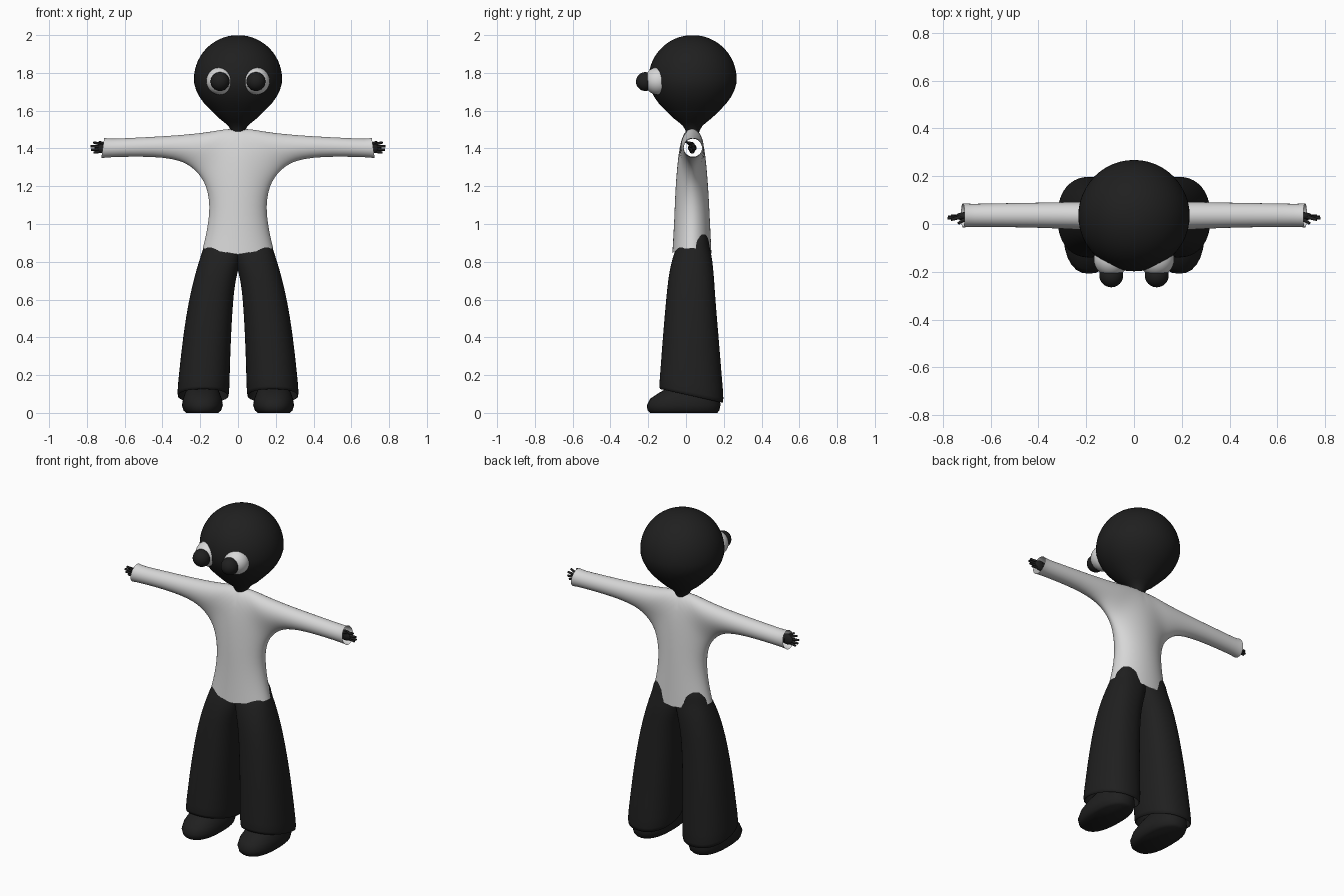
import bpy, bmesh, math
from mathutils import Vector

if "Cube" in bpy.data.objects:
    bpy.data.objects.remove(bpy.data.objects["Cube"])


def material(name, c):
    m = bpy.data.materials.new(name)
    m.diffuse_color = (c, c, c, 1)
    m.use_nodes = True
    m.node_tree.nodes["Principled BSDF"].inputs["Base Color"].default_value = m.diffuse_color
    return m


BLACK = material("soft black", 0.014)
WHITE = material("off white", 0.68)


def finish(bm, name, mat, mirror=False, subsurf=0):
    bmesh.ops.remove_doubles(bm, verts=bm.verts, dist=0.0005)
    bmesh.ops.recalc_face_normals(bm, faces=bm.faces)
    for f in bm.faces:
        f.smooth = True
    me = bpy.data.meshes.new(name)
    bm.to_mesh(me)
    bm.free()
    me.materials.append(mat)
    ob = bpy.data.objects.new(name, me)
    bpy.context.collection.objects.link(ob)
    if mirror:
        ob.modifiers.new("mirror", 'MIRROR')
    if subsurf:
        s = ob.modifiers.new("smooth", 'SUBSURF')
        s.levels = s.render_levels = subsurf
    return ob


def skin(bm, rows, closed=True):
    """Join successive rows of points with quads."""
    vs = [[bm.verts.new(p) for p in r] for r in rows]
    n = len(rows[0])
    for a, b in zip(vs, vs[1:]):
        for i in range(n if closed else n - 1):
            j = (i + 1) % n
            bm.faces.new((a[i], a[j], b[j], b[i]))
    return vs


def ellipse(x0, x1, y0, y1, z, slope=0, n=28, power=1.0):
    pts = []
    for i in range(n):
        a = 2 * math.pi * i / n
        c, s = math.cos(a), math.sin(a)
        c = math.copysign(abs(c) ** power, c)
        s = math.copysign(abs(s) ** power, s)
        pts.append(((x0 + x1) / 2 + c * (x1 - x0) / 2,
                    (y0 + y1) / 2 + s * (y1 - y0) / 2, z - slope * s))
    return pts


# Head: round top drawn down into a narrow neck
prof = [(.034, 1.485), (.040, 1.50), (.052, 1.52), (.075, 1.54), (.101, 1.56),
        (.126, 1.584), (.152, 1.61), (.180, 1.64), (.203, 1.672), (.222, 1.71)]
prof += [(.233 * math.cos(math.radians(a)), 1.768 + .232 * math.sin(math.radians(a)))
         for a in range(-6, 90, 6)]
bm = bmesh.new()
rings = skin(bm, [ellipse(-r, r, .035 - r, .035 + r, z, n=48) for r, z in prof])
bm.faces.new(rings[0])
bm.faces.new(rings[-1])
finish(bm, "head", BLACK)

# Eyes and pupils
for name, mat, y, z, r in (("eyeball", WHITE, -.148, 1.757, .073),
                           ("pupil", BLACK, -.215, 1.754, .050)):
    bm = bmesh.new()
    bmesh.ops.create_uvsphere(bm, u_segments=32, v_segments=18, radius=r)
    bmesh.ops.translate(bm, verts=bm.verts, vec=(.095, y, z))
    finish(bm, name, mat, mirror=True)

# Shirt: sections sweep from the hem up the chest and out along the sleeve.
# under-edge x,z; centre/top-edge x,z; depth centre, half depth, arc angle
sections = [
    (.187, .872, 0, .838, .031, .104, 90), (.167, .95, 0, .93, .032, .099, 90),
    (.151, 1.05, 0, 1.05, .032, .093, 90), (.152, 1.13, 0, 1.17, .031, .088, 90),
    (.168, 1.20, 0, 1.30, .031, .079, 95), (.193, 1.245, 0, 1.42, .031, .068, 108),
    (.220, 1.277, 0, 1.495, .032, .063, 140), (.250, 1.303, .05, 1.508, .033, .061, 180),
    (.290, 1.327, .12, 1.492, .034, .060, 180), (.350, 1.345, .24, 1.476, .036, .056, 180),
    (.450, 1.356, .40, 1.464, .037, .052, 180), (.580, 1.356, .57, 1.456, .037, .050, 180),
    (.690, 1.353, .68, 1.450, .036, .048, 180), (.724, 1.348, .708, 1.457, .036, .051, 180)]
bm = bmesh.new()
for side in (-1, 1):
    rows = []
    for px, pz, qx, qz, yc, d, arc in sections:
        row = []
        for i in range(13):
            a = math.radians(arc) * i / 12
            f = (1 - math.cos(a)) / (1 - math.cos(math.radians(arc)))
            row.append((px + (qx - px) * f, yc + side * d * math.sin(a), pz + (qz - pz) * f))
        rows.append(row)
    skin(bm, rows, closed=False)
finish(bm, "shirt", WHITE, mirror=True, subsurf=1)

# Wide trouser legs with a hem that drops towards the heel
legs = [(-.02, .150, .02, .110, .945, 0), (-.03, .172, -.02, .122, .915, 0),
        (-.03, .181, -.050, .124, .88, 0), (-.02, .198, -.069, .137, .83, 0),
        (-.006, .217, -.084, .144, .77, 0), (.014, .236, -.096, .150, .70, 0),
        (.026, .262, -.107, .157, .59, 0), (.036, .290, -.122, .172, .42, 0),
        (.043, .312, -.136, .189, .22, .012), (.045, .325, -.145, .203, .087, .036),
        (.055, .315, -.135, .192, .09, .036)]
bm = bmesh.new()
skin(bm, [ellipse(a, b, c, d, z, s, power=.88) for a, b, c, d, z, s in legs])
finish(bm, "trouser_leg", BLACK, mirror=True, subsurf=1)

# Rounded shoes with flat soles
shoe = [(.105, .275, -.190, .165, 0), (.090, .288, -.203, .176, .012),
        (.080, .297, -.208, .182, .04), (.086, .291, -.190, .180, .075),
        (.098, .280, -.140, .175, .108), (.115, .262, -.085, .160, .138),
        (.140, .235, -.02, .12, .15)]
bm = bmesh.new()
rings = skin(bm, [ellipse(*r, power=.85) for r in shoe])
bm.faces.new(rings[0])
bm.faces.new(rings[-1])
finish(bm, "shoe", BLACK, mirror=True)


# Hands: flat upright palm with thin spread fingers
def tube(bm, p, q, r0, r1):
    p, q = Vector(p), Vector(q)
    g = bmesh.ops.create_cone(bm, cap_ends=True, segments=10, radius1=r0, radius2=r1,
                              depth=(q - p).length)
    rot = (q - p).to_track_quat('Z', 'Y').to_matrix()
    for v in g["verts"]:
        v.co = rot @ v.co + (p + q) / 2


bm = bmesh.new()
g = bmesh.ops.create_uvsphere(bm, u_segments=16, v_segments=10, radius=1)
for v in g["verts"]:
    v.co = (.705 + v.co.x * .042, .032 + v.co.y * .018, 1.403 + v.co.z * .031)
for z0, z1, x1, y1 in ((1.420, 1.432, .765, .018), (1.408, 1.412, .780, .024),
                       (1.397, 1.393, .778, .030), (1.386, 1.378, .765, .034)):
    tube(bm, (.715, .032, z0), (x1, y1, z1), .009, .006)
tube(bm, (.700, .025, 1.42), (.735, .002, 1.435), .009, .006)
tube(bm, (.62, .034, 1.403), (.70, .032, 1.403), .022, .022)
finish(bm, "hand", BLACK, mirror=True)

# Keep crisp edges on capped shapes
for ob in bpy.context.collection.objects:
    if ob.name in ("hand", "shoe", "head"):
        bpy.context.view_layer.objects.active = ob
        ob.select_set(True)
        bpy.ops.object.shade_smooth_by_angle(angle=math.radians(50))
        ob.select_set(False)
